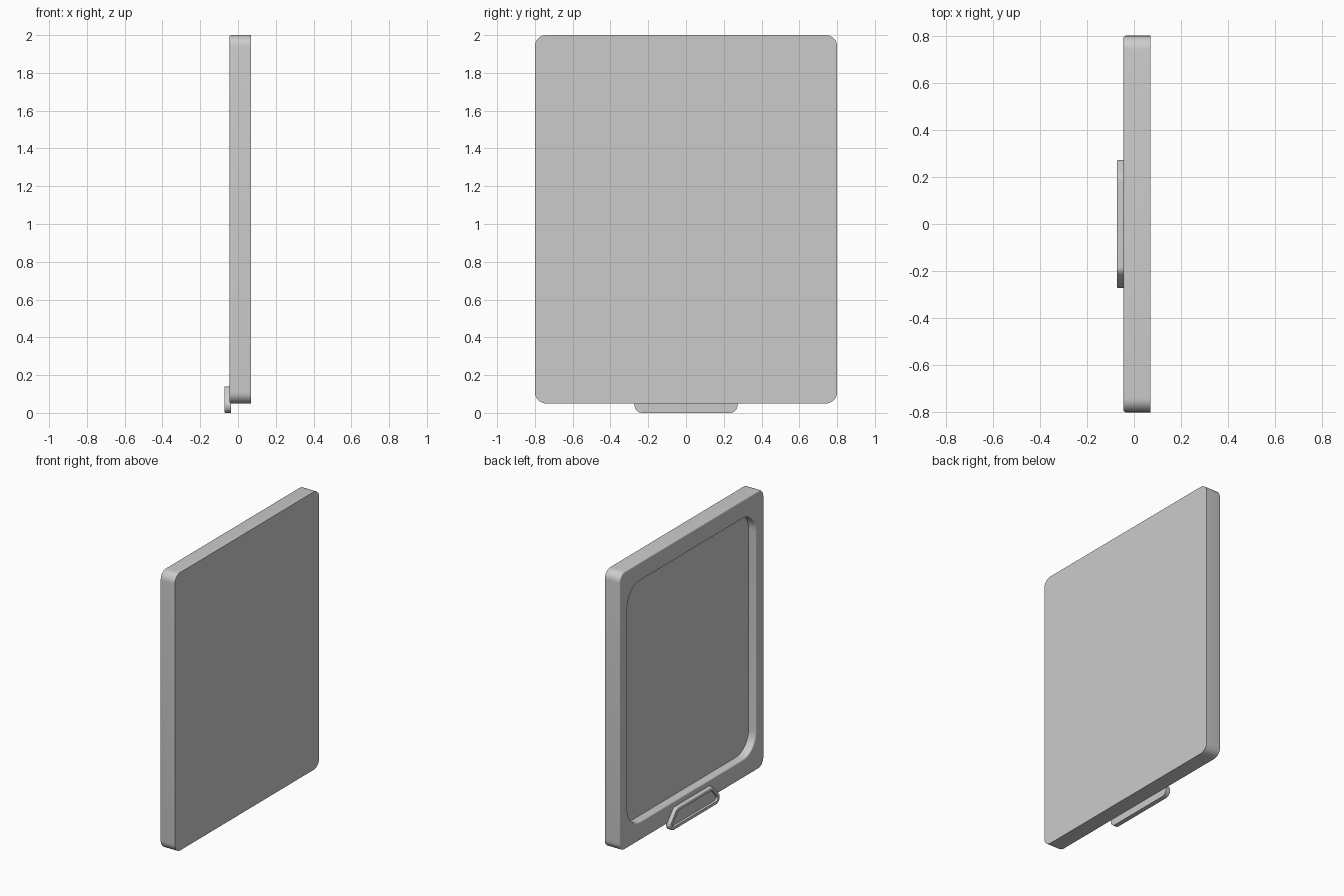
import bpy, bmesh, math

if "Cube" in bpy.data.objects:
    bpy.data.objects.remove(bpy.data.objects["Cube"])

SEG = 8


def ring(corners, r, x):
    """Rounded outline in the YZ plane: corners = (cy, cz, start, end angle)."""
    pts = []
    for cy, cz, a0, a1 in corners:
        for i in range(SEG + 1):
            a = math.radians(a0 + (a1 - a0) * i / SEG)
            pts.append((x, cy + r * math.cos(a), cz + r * math.sin(a)))
    return pts


def rect(hy, z0, z1, r):
    y = hy - r
    return [(y, z0 + r, -90, 0), (y, z1 - r, 0, 90),
            (-y, z1 - r, 90, 180), (-y, z0 + r, 180, 270)]


def loft(name, rings):
    """Skin a list of matching outlines and cap both ends."""
    bm = bmesh.new()
    loops = [[bm.verts.new(p) for p in r] for r in rings]
    n = len(loops[0])
    for a, b in zip(loops, loops[1:]):
        for i in range(n):
            j = (i + 1) % n
            bm.faces.new((a[i], a[j], b[j], b[i]))
    bm.faces.new(loops[0])
    bm.faces.new(loops[-1])
    bmesh.ops.recalc_face_normals(bm, faces=bm.faces)
    me = bpy.data.meshes.new(name)
    bm.to_mesh(me)
    bm.free()
    ob = bpy.data.objects.new(name, me)
    bpy.context.collection.objects.link(ob)
    bpy.ops.object.select_all(action='DESELECT')
    ob.select_set(True)
    bpy.context.view_layer.objects.active = ob
    bpy.ops.object.shade_smooth_by_angle(angle=math.radians(35))
    return ob


def fillet(f):
    """Quarter-round steps as (inset, drop) pairs, side to face."""
    return [(f * (1 - math.cos(t)), f * (1 - math.sin(t)))
            for t in (math.pi / 2 * i / 4 for i in range(5))]


# Panel: flat back, softened front frame, recessed screen
FRONT = -0.045
outer, opening = rect(0.8, 0.05, 2.0, 0.06), rect(0.71, 0.18, 1.87, 0.14)
rings = [ring(outer, 0.06, 0.07)]
rings += [ring(outer, 0.06 - d, FRONT + x) for d, x in fillet(0.01)]
rings += [ring(opening, 0.14 + d, FRONT + x) for d, x in reversed(fillet(0.01))]
rings.append(ring(opening, 0.14, 0.012))
loft("panel_frame", rings)

# Pull tab: rounded trapezoid with a raised rim
slant = math.degrees(math.atan2(0.05, 0.06))
tab = [(0.233, 0.04, -90, slant), (0.183, 0.10, slant, 90),
       (-0.183, 0.10, 90, 180 - slant), (-0.233, 0.04, 180 - slant, 270)]
rings = [ring(tab, 0.04, -0.037)]
rings += [ring(tab, 0.04 - d, -0.072 + x) for d, x in fillet(0.005)]
rings += [ring(tab, 0.018, -0.072), ring(tab, 0.016, -0.057)]
loft("pull_tab", rings)
